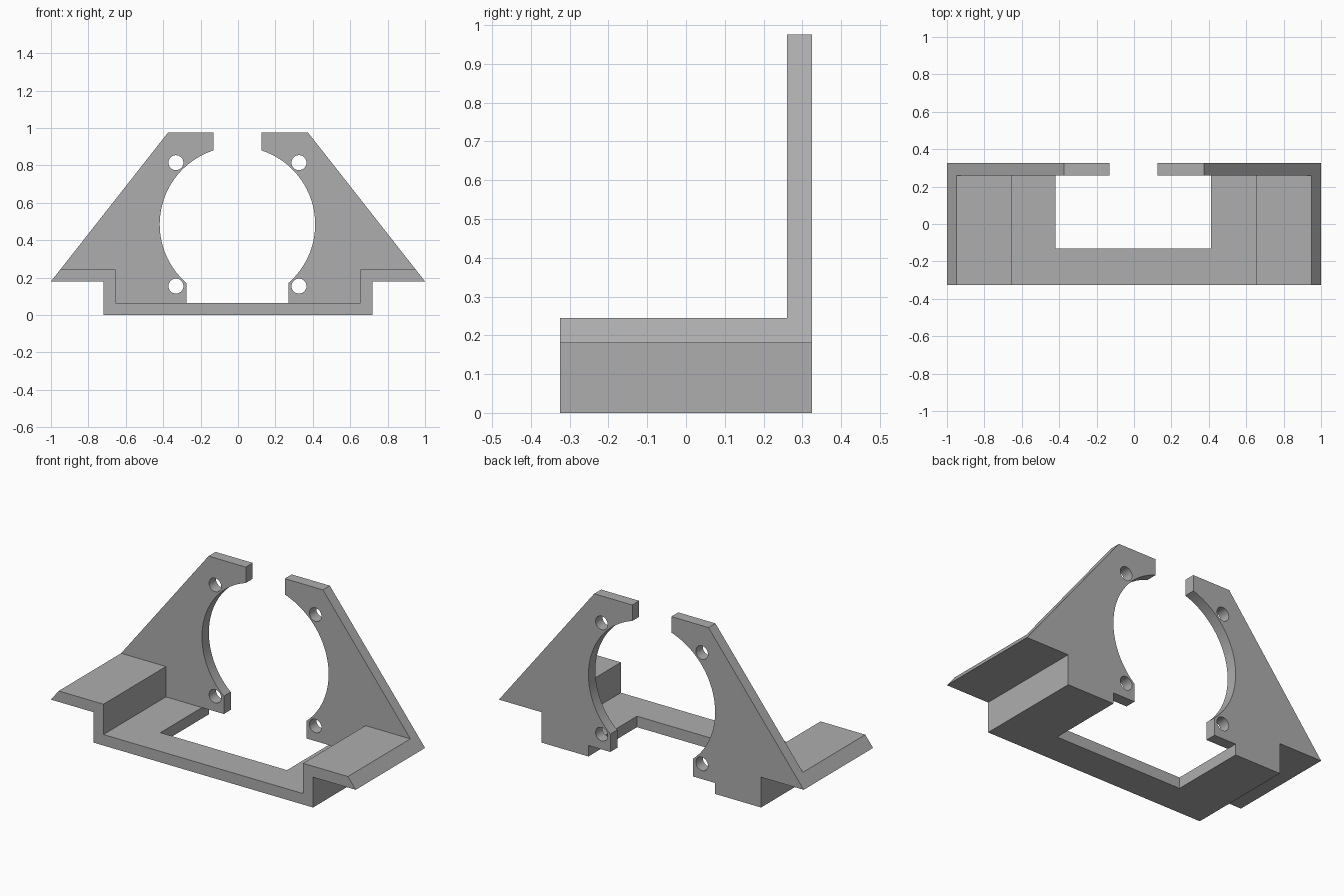
import bpy, bmesh, math
from mathutils import Matrix

if "Cube" in bpy.data.objects:
    bpy.data.objects.remove(bpy.data.objects["Cube"], do_unlink=True)

FRONT, WALL, BACK = -0.325, 0.26, 0.325    # depth planes
CX, CZ, R = -0.003, 0.485, 0.4155          # round opening
FOOT, STEP, SHELF, FLOOR, TOP = 0.72, 0.18, 0.245, 0.065, 0.975
SHOULDER = 0.375

grey = bpy.data.materials.new("plain grey")
grey.use_nodes = True
colour = (0.42, 0.42, 0.42, 1)
grey.diffuse_color = colour
grey.node_tree.nodes["Principled BSDF"].inputs["Base Color"].default_value = colour


def finish(name, bm):
    bmesh.ops.recalc_face_normals(bm, faces=bm.faces)
    mesh = bpy.data.meshes.new(name)
    bm.to_mesh(mesh)
    bm.free()
    mesh.materials.append(grey)
    obj = bpy.data.objects.new(name, mesh)
    bpy.context.collection.objects.link(obj)
    return obj


def extrude(name, outline, y0, y1):
    """Extrude an x-z outline from y0 to y1."""
    bm = bmesh.new()
    face = bm.faces.new([bm.verts.new((x, y0, z)) for x, z in outline])
    moved = bmesh.ops.extrude_face_region(bm, geom=[face])["geom"]
    verts = [g for g in moved if isinstance(g, bmesh.types.BMVert)]
    bmesh.ops.translate(bm, verts=verts, vec=(0, y1 - y0, 0))
    return finish(name, bm)


def cut(obj, cutter):
    mod = obj.modifiers.new("cut", "BOOLEAN")
    mod.operation, mod.solver, mod.object = "DIFFERENCE", "EXACT", cutter
    select(obj)
    bpy.ops.object.modifier_apply(modifier=mod.name)
    bpy.data.objects.remove(cutter, do_unlink=True)


def select(obj):
    bpy.ops.object.select_all(action="DESELECT")
    obj.select_set(True)
    bpy.context.view_layer.objects.active = obj


# Stepped tray with side shelves; shelf ends follow the slope of the walls
shelf_end = 1 - (SHELF - STEP) * (1 - SHOULDER) / (TOP - STEP)
half = [(FOOT, 0), (FOOT, STEP), (1, STEP), (shelf_end, SHELF),
        (0.655, SHELF), (0.655, FLOOR)]
tray = extrude("tray", half + [(-x, z) for x, z in reversed(half)], FRONT, WALL)

# Rectangular opening in the tray floor, open to the back
opening = [(CX - R, -0.1), (CX + R, -0.1), (CX + R, 0.1), (CX - R, 0.1)]
cut(tray, extrude("floor_cutter", opening, -0.13, 0.4))

# Two upright gusset walls around the round opening
GAP, LUG = 0.128, 0.272
a0, a1 = math.acos(GAP / R), -math.acos(LUG / R)
N = 48
for name, s in (("left_wall", 1), ("right_wall", -1)):
    arc = [a0 + (a1 - a0) * i / N for i in range(N + 1)]
    inner = [(GAP, TOP)] + [(R * math.cos(a), CZ + R * math.sin(a)) for a in arc]
    inner += [(LUG, FLOOR), (R, FLOOR), (R, 0)]
    outer = [(FOOT, 0), (FOOT, STEP), (1, STEP), (SHOULDER, TOP)]
    outline = [(CX + s * x, z) for x, z in inner] + [(s * x, z) for x, z in outer]
    wall = extrude(name, outline, WALL, BACK)

    # Screw holes
    bm = bmesh.new()
    for dz in (-0.33, 0.33):
        place = Matrix.Translation((CX + s * 0.329, 0.29, CZ + dz)) @ Matrix.Rotation(math.pi / 2, 4, "X")
        bmesh.ops.create_cone(bm, cap_ends=True, segments=32, radius1=0.04,
                              radius2=0.04, depth=0.3, matrix=place)
    cut(wall, finish("hole_cutter", bm))
    select(wall)
    bpy.ops.object.shade_smooth_by_angle(angle=math.radians(30))
